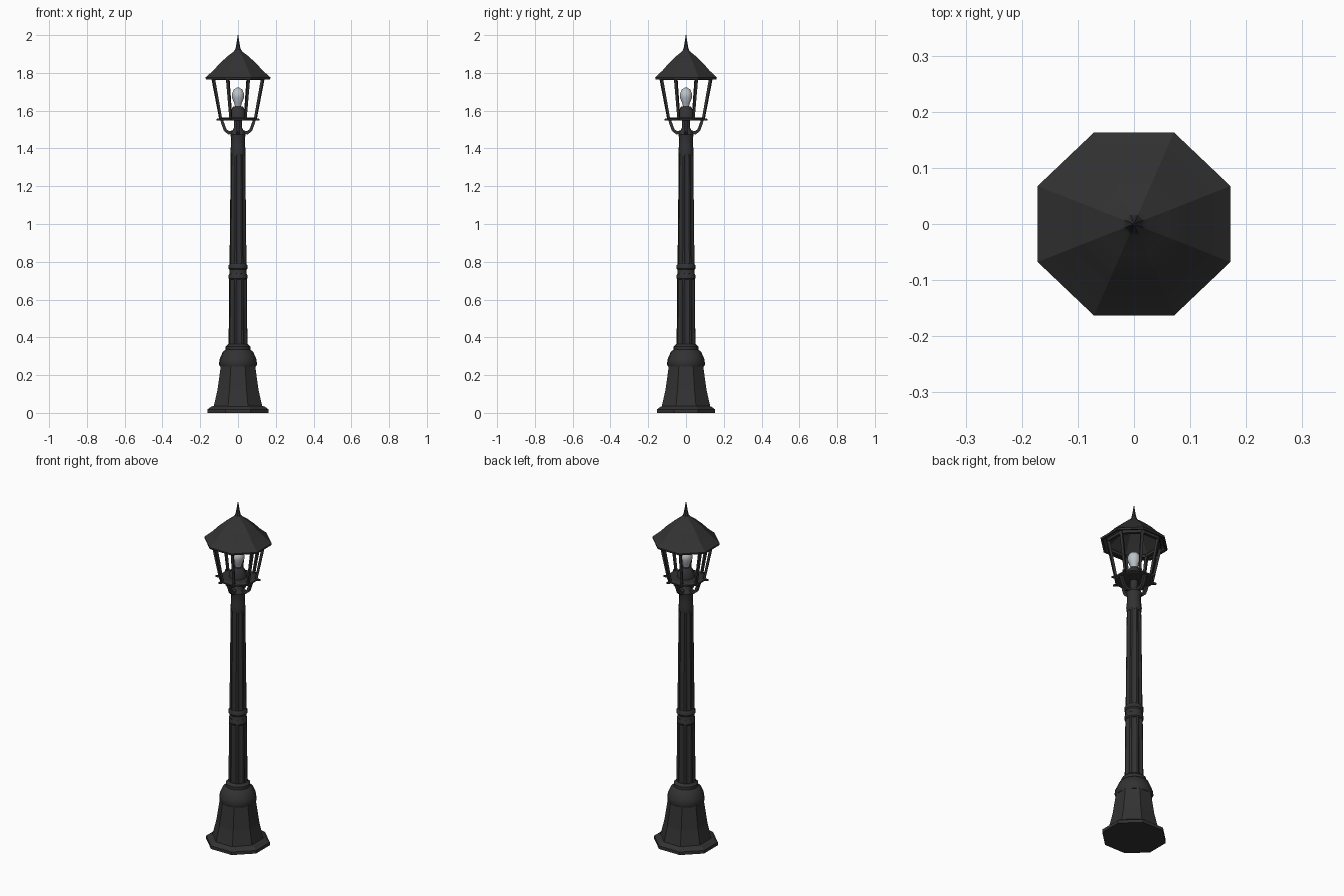
import bpy, bmesh, math
from mathutils import Vector

if "Cube" in bpy.data.objects:
    bpy.data.objects.remove(bpy.data.objects["Cube"])

OCT = math.pi / 8  # turns octagons so flat sides face the axes


def material(name, rgb):
    m = bpy.data.materials.new(name)
    m.diffuse_color = (*rgb, 1)
    m.use_nodes = True
    m.node_tree.nodes["Principled BSDF"].inputs["Base Color"].default_value = m.diffuse_color
    return m


IRON = material("black_iron", (0.032, 0.032, 0.033))
GLASS = material("pale_glass", (0.50, 0.54, 0.58))


def finish(name, bm, mat, smooth=None):
    bmesh.ops.remove_doubles(bm, verts=bm.verts, dist=1e-5)
    bmesh.ops.recalc_face_normals(bm, faces=bm.faces)
    me = bpy.data.meshes.new(name)
    bm.to_mesh(me)
    bm.free()
    me.materials.append(mat)
    ob = bpy.data.objects.new(name, me)
    bpy.context.collection.objects.link(ob)
    if smooth:
        bpy.ops.object.select_all(action='DESELECT')
        ob.select_set(True)
        bpy.context.view_layer.objects.active = ob
        bpy.ops.object.shade_smooth_by_angle(angle=math.radians(smooth))
    return ob


def lathe(name, profile, n=8, mat=IRON, rot=OCT, sy=1.0, flute=0.0, closed=False, smooth=None):
    """Stack rings of (radius, z); flute pulls alternate corners inward."""
    bm = bmesh.new()
    rings = []
    for r, z in profile:
        ring = []
        for i in range(n):
            a = rot + 2 * math.pi * i / n
            k = r * (1 - flute * (i % 4 > 1))
            ring.append(bm.verts.new((k * math.cos(a), k * math.sin(a) * sy, z)))
        rings.append(ring)
    pairs = list(zip(rings, rings[1:]))
    if closed:
        pairs.append((rings[-1], rings[0]))
    else:
        bm.faces.new(rings[0])
        bm.faces.new(rings[-1])
    for lo, hi in pairs:
        for i in range(n):
            j = (i + 1) % n
            bm.faces.new((lo[i], lo[j], hi[j], hi[i]))
    return finish(name, bm, mat, smooth)


def polar(r, a, z):
    return Vector((r * math.cos(a), r * math.sin(a), z))


def strut(name, points, widths):
    """Square rod following points."""
    bm = bmesh.new()
    rings = []
    for i, (p, w) in enumerate(zip(points, widths)):
        d = (points[min(i + 1, len(points) - 1)] - points[max(i - 1, 0)]).normalized()
        out = Vector((p.x, p.y, 0)).normalized()
        side = Vector((-out.y, out.x, 0))
        up = d.cross(side).normalized()
        rings.append([bm.verts.new(p + (side * s + up * u) * w)
                      for s, u in ((-1, -1), (1, -1), (1, 1), (-1, 1))])
    for lo, hi in zip(rings, rings[1:]):
        for i in range(4):
            j = (i + 1) % 4
            bm.faces.new((lo[i], lo[j], hi[j], hi[i]))
    bm.faces.new(rings[0])
    bm.faces.new(rings[-1])
    return finish(name, bm, IRON)


# Pedestal
lathe("foot_plate", [(0.176, 0), (0.176, 0.018), (0.152, 0.034), (0.14, 0.036)], sy=0.95)
lathe("pedestal", [(0.140, 0.03), (0.118, 0.12), (0.098, 0.25)])
lathe("pedestal_collar", [(0.096, 0.245), (0.102, 0.258), (0.098, 0.285), (0.080, 0.325),
                          (0.066, 0.335), (0.066, 0.352), (0.052, 0.365)], n=12, smooth=35)

# Fluted post in two lengths, with rings
lathe("lower_post", [(0.051, 0.34), (0.047, 0.74)], n=32, flute=0.12)
lathe("upper_post", [(0.046, 0.76), (0.039, 1.38)], n=32, flute=0.12)
lathe("middle_ring", [(0.045, 0.705), (0.050, 0.712), (0.050, 0.728), (0.046, 0.735),
                      (0.046, 0.758), (0.051, 0.765), (0.051, 0.780), (0.044, 0.79)],
      n=16, smooth=35)
lathe("post_neck", [(0.038, 1.36), (0.041, 1.385), (0.038, 1.41), (0.037, 1.455),
                    (0.041, 1.475), (0.030, 1.495), (0.022, 1.51), (0.020, 1.56)],
      n=12, smooth=35)

# Curved brackets under the lantern
for k in range(4):
    a = k * math.pi / 2
    path = [(0.025, 1.487), (0.050, 1.483), (0.068, 1.498), (0.078, 1.525), (0.088, 1.555)]
    strut(f"bracket_{k + 1}", [polar(r, a, z) for r, z in path],
          [0.009, 0.009, 0.008, 0.008, 0.007])

# Lantern floor, top frame and corner bars
lathe("lantern_floor", [(0.100, 1.547), (0.108, 1.551), (0.108, 1.558), (0.090, 1.563)])
lathe("top_frame", [(0.150, 1.762), (0.150, 1.778), (0.132, 1.778), (0.132, 1.762)], closed=True)
for k in range(8):
    a = OCT + k * math.pi / 4
    strut(f"corner_bar_{k + 1}", [polar(0.098, a, 1.55), polar(0.143, a, 1.775)],
          [0.006, 0.0075])
    strut(f"corner_knob_{k + 1}", [polar(0.100, a, 1.553), polar(0.122, a, 1.553)],
          [0.006, 0.004])

# Lamp holder and bulb
lathe("lamp_holder", [(0.048, 1.558), (0.046, 1.585), (0.036, 1.605), (0.026, 1.622)],
      n=12, smooth=40)
lathe("bulb", [(0.016, 1.618), (0.022, 1.64), (0.035, 1.67), (0.035, 1.69),
               (0.024, 1.712), (0.006, 1.722)], mat=GLASS, smooth=50)

# Hollow roof and finial
lathe("roof", [(0.184, 1.766), (0.186, 1.776), (0.142, 1.812), (0.105, 1.850), (0.060, 1.888),
               (0.026, 1.912), (0.015, 1.925), (0.012, 1.915), (0.050, 1.880),
               (0.098, 1.840), (0.136, 1.802), (0.172, 1.768)],
      sy=0.95, closed=True, smooth=25)
lathe("finial", [(0.024, 1.905), (0.014, 1.93), (0.009, 1.955), (0.0015, 2.0)], smooth=40)
